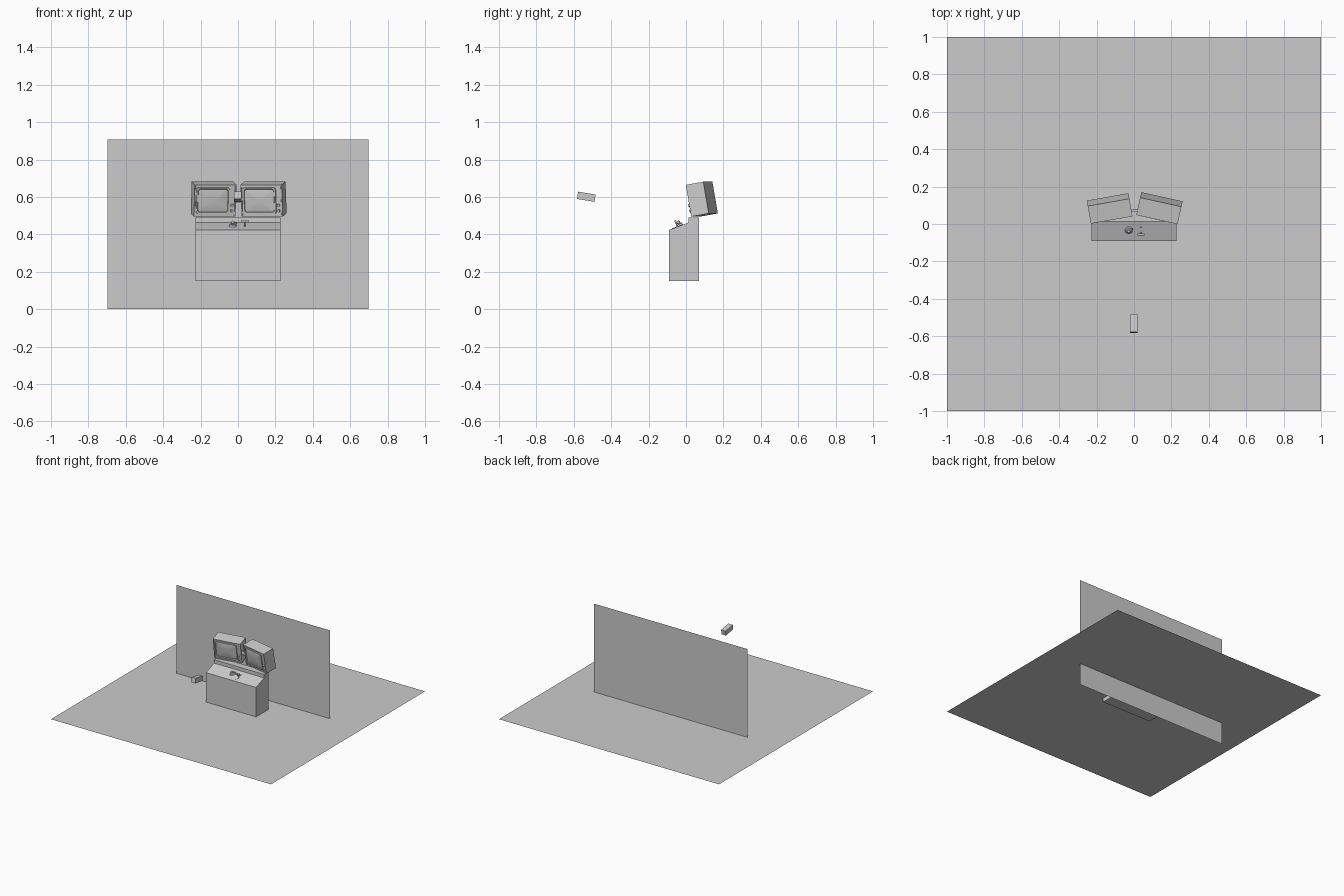
import bpy, bmesh
from math import radians, cos, sin, pi, atan2
from mathutils import Matrix, Vector

if "Cube" in bpy.data.objects:
    bpy.data.objects.remove(bpy.data.objects["Cube"])


def add_object(name, bm, matrix=Matrix(), smooth=False):
    bmesh.ops.recalc_face_normals(bm, faces=bm.faces)
    me = bpy.data.meshes.new(name)
    bm.to_mesh(me)
    bm.free()
    ob = bpy.data.objects.new(name, me)
    bpy.context.collection.objects.link(ob)
    ob.matrix_world = matrix
    if smooth:
        bpy.ops.object.select_all(action='DESELECT')
        ob.select_set(True)
        bpy.context.view_layer.objects.active = ob
        bpy.ops.object.shade_smooth_by_angle(angle=radians(35))
    return ob


def box_mesh(size, centre=(0, 0, 0)):
    bm = bmesh.new()
    bmesh.ops.create_cube(bm, size=1)
    bmesh.ops.scale(bm, vec=size, verts=bm.verts)
    bmesh.ops.translate(bm, vec=centre, verts=bm.verts)
    return bm


def cylinder(name, r1, r2, depth, matrix, sides=16):
    bm = bmesh.new()
    bmesh.ops.create_cone(bm, cap_ends=True, segments=sides, radius1=r1, radius2=r2, depth=depth)
    return add_object(name, bm, matrix, True)


def sheet(name, corners):
    bm = bmesh.new()
    bm.faces.new([bm.verts.new(c) for c in corners])
    return add_object(name, bm)


def rounded_loop(w, h, r, y, seg=4):
    pts = []
    for k, (sx, sz) in enumerate([(1, 1), (-1, 1), (-1, -1), (1, -1)]):
        for i in range(seg + 1):
            a = (k + i / seg) * pi / 2
            pts.append((sx * (w / 2 - r) + r * cos(a), y, sz * (h / 2 - r) + r * sin(a)))
    return pts


def loft(loops, cap):
    bm = bmesh.new()
    rings = [[bm.verts.new(p) for p in lp] for lp in loops]
    n = len(rings[0])
    for a, b in zip(rings, rings[1:]):
        for i in range(n):
            bm.faces.new((a[i], a[(i + 1) % n], b[(i + 1) % n], b[i]))
    if cap:
        bm.faces.new(rings[-1])
    return bm


T = Matrix.Translation

# Backdrop wall and floor
sheet("floor", [(-1, -1, .182), (1, -1, .182), (1, 1, .182), (-1, 1, .182)])
sheet("back_wall", [(-.698, .2, 0), (.698, .2, 0), (.698, .2, .907), (-.698, .2, .907)])

# Console cabinet from a side profile
profile = [(-.09, .15), (-.09, .424), (.013, .463), (.013, .491), (.07, .491), (.07, .15)]
bm = bmesh.new()
face = bm.faces.new([bm.verts.new((-.228, y, z)) for y, z in profile])
ext = bmesh.ops.extrude_face_region(bm, geom=[face])
bmesh.ops.translate(bm, vec=(.456, 0, 0), verts=[v for v in ext['geom'] if isinstance(v, bmesh.types.BMVert)])
add_object("console_cabinet", bm)

# Two monitors, tipped forward and angled toward the middle
W, H, D = .226, .172, .097
for side, pos, turn in (("left", (-.122, .036, .58), 10), ("right", (.126, .038, .58), -12.5)):
    M = T(pos) @ Matrix.Rotation(radians(turn), 4, 'Z') @ Matrix.Rotation(radians(10), 4, 'X')
    # Case with a shallow recessed front
    bm = box_mesh((W, D, H), (0, D / 2, 0))
    front = min(bm.faces, key=lambda f: f.calc_center_median().y)
    bmesh.ops.inset_region(bm, faces=[front], thickness=.007)
    bmesh.ops.inset_region(bm, faces=[front], thickness=.002, depth=-.004)
    add_object(side + "_monitor_case", bm, M)
    # Raised frame and domed screen
    S = M @ T((-.012, 0, 0))
    add_object(side + "_screen_frame", loft([
        rounded_loop(.182, .142, .014, .004), rounded_loop(.180, .140, .014, -.003),
        rounded_loop(.166, .128, .016, -.003), rounded_loop(.160, .122, .016, .003)], False), S, True)
    dome = [rounded_loop(.162 * s, .124 * s, .016 * s, .002 - .006 * (1 - s * s))
            for s in (1, .85, .65, .45, .25, .08)]
    add_object(side + "_screen", loft(dome, True), S, True)
    # Control knobs
    for i, z in enumerate((-.025, -.055)):
        cylinder(f"{side}_knob_{i + 1}", .008, .007, .014,
                 M @ T((.092, -.002, z)) @ Matrix.Rotation(radians(90), 4, 'X'), 12)

# Bracket joining the monitors
add_object("monitor_bracket", box_mesh((.05, .012, .03), (.002, .072, .585)))

# Controls on the sloping panel
slope = atan2(.039, .103)


def on_panel(x, y):
    return T((x, y, .424 + (y + .09) * .039 / .103)) @ Matrix.Rotation(slope, 4, 'X')


# Joystick
P = on_panel(-.028, -.033)
cylinder("joystick_base", .021, .016, .010, P @ T((0, 0, .004)))
cylinder("joystick_stem", .006, .006, .016, P @ T((0, 0, .014)), 12)
bm = bmesh.new()
bmesh.ops.create_uvsphere(bm, u_segments=12, v_segments=8, radius=.009)
add_object("joystick_ball", bm, P @ T((0, 0, .02)), True)
add_object("joystick_grip", box_mesh((.014, .008, .008)), P @ T((.015, .01, .012)))

# Throttle lever with a cross handle
P = on_panel(.037, -.045)
add_object("throttle_slot", box_mesh((.012, .06, .005)), P)
cylinder("throttle_stem", .004, .004, .034, P @ T((0, 0, .016)), 12)
cylinder("throttle_handle", .0065, .0065, .036, P @ T((0, 0, .031)) @ Matrix.Rotation(radians(90), 4, 'Y'), 12)

# Camera box floating in front of the console
add_object("camera_box", box_mesh((.04, .095, .039)),
           T((-.001, -.533, .601)) @ Matrix.Rotation(radians(-9.5), 4, 'X'))
